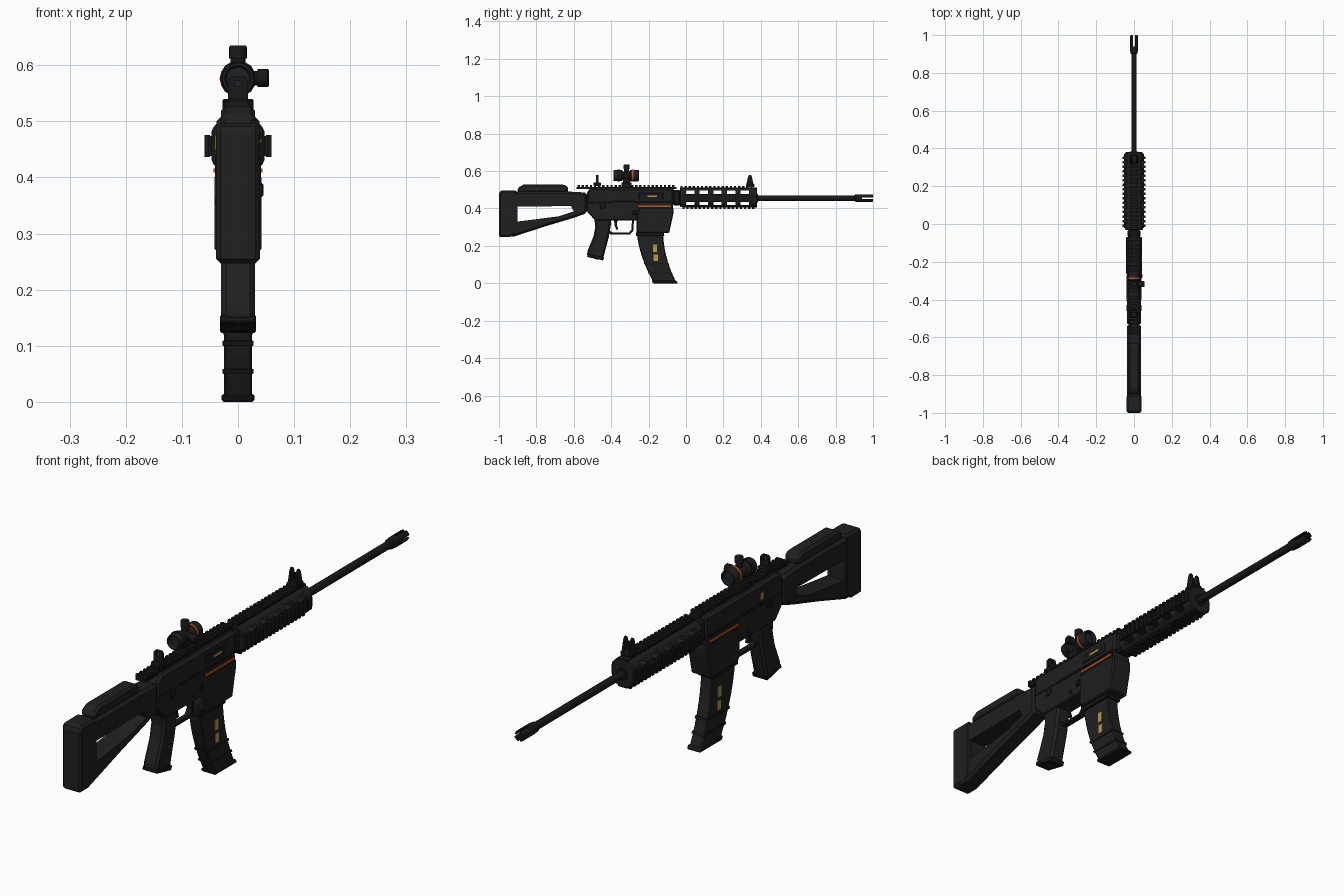
import bpy, bmesh, math
from mathutils import Matrix, Vector

cube = bpy.data.objects.get("Cube")
if cube:
    bpy.data.objects.remove(cube, do_unlink=True)


def material(name, r, g, b):
    m = bpy.data.materials.new(name)
    m.use_nodes = True
    m.diffuse_color = (r, g, b, 1)
    m.node_tree.nodes["Principled BSDF"].inputs["Base Color"].default_value = (r, g, b, 1)
    return m


BODY = material("charcoal polymer", .014, .014, .015)
METAL = material("black metal", .009, .009, .010)
ORANGE = material("orange accent", .62, .085, .012)
GOLD = material("gold accent", .48, .32, .06)
GLASS = material("dark glass", .012, .016, .024)


def finish(name, bm, mat, bevel=0.0, smooth=False):
    bmesh.ops.recalc_face_normals(bm, faces=bm.faces)
    me = bpy.data.meshes.new(name)
    bm.to_mesh(me)
    bm.free()
    me.materials.append(mat)
    ob = bpy.data.objects.new(name, me)
    bpy.context.collection.objects.link(ob)
    bpy.ops.object.select_all(action='DESELECT')
    ob.select_set(True)
    bpy.context.view_layer.objects.active = ob
    if bevel:
        mod = ob.modifiers.new("edge bevel", 'BEVEL')
        mod.width, mod.segments, mod.limit_method = bevel, 1, 'ANGLE'
        bpy.ops.object.modifier_apply(modifier=mod.name)
    if smooth:
        bpy.ops.object.shade_smooth_by_angle(angle=math.radians(35))
    return ob


def add_box(bm, x, y, z):
    """Each argument is a (low, high) span."""
    c = Vector([(s[0] + s[1]) / 2 for s in (x, y, z)])
    d = [s[1] - s[0] for s in (x, y, z)]
    bmesh.ops.create_cube(bm, size=1, matrix=Matrix.Translation(c) @ Matrix.Diagonal((*d, 1)))


def boxes(name, spans, mat, bevel=0.0, mirror=False):
    bm = bmesh.new()
    for x, y, z in spans:
        add_box(bm, x, y, z)
        if mirror:
            add_box(bm, (-x[1], -x[0]), y, z)
    return finish(name, bm, mat, bevel)


def extrude(name, pts, lo, hi, mat, bevel=0.0, axis='X'):
    """Extrude a (y, z) outline along x, or an (x, z) outline along y."""
    bm = bmesh.new()
    vs = [bm.verts.new((lo, *p) if axis == 'X' else (p[0], lo, p[1])) for p in pts]
    face = bm.faces.new(vs)
    res = bmesh.ops.extrude_face_region(bm, geom=[face])
    move = Vector((hi - lo, 0, 0)) if axis == 'X' else Vector((0, hi - lo, 0))
    bmesh.ops.translate(bm, verts=[v for v in res["geom"] if isinstance(v, bmesh.types.BMVert)], vec=move)
    return finish(name, bm, mat, bevel)


def lathe(name, profile, centre, mat, direction='Y', sides=20):
    """Revolve (distance, radius) pairs about an axis through centre."""
    bm = bmesh.new()
    rings = []
    for d, r in profile:
        ring = []
        for i in range(sides):
            a = math.tau * i / sides
            u, v = r * math.cos(a), r * math.sin(a)
            p = {'X': (d, u, v), 'Y': (u, d, v), 'Z': (u, v, d)}[direction]
            ring.append(bm.verts.new(Vector(p) + Vector(centre)))
        rings.append(ring)
    for a, b in zip(rings, rings[1:]):
        for i in range(sides):
            j = (i + 1) % sides
            bm.faces.new((a[i], a[j], b[j], b[i]))
    bm.faces.new(rings[0])
    bm.faces.new(rings[-1])
    return finish(name, bm, mat, smooth=True)


def cut(target, cutter):
    mod = target.modifiers.new("cut", 'BOOLEAN')
    mod.operation, mod.object, mod.solver = 'DIFFERENCE', cutter, 'EXACT'
    bpy.ops.object.select_all(action='DESELECT')
    bpy.context.view_layer.objects.active = target
    target.select_set(True)
    bpy.ops.object.modifier_apply(modifier=mod.name)
    bpy.data.objects.remove(cutter, do_unlink=True)


def teeth(start, end, pitch, x, z):
    n = int((end - start) / pitch)
    return [(x, (start + i * pitch, start + (i + .55) * pitch), z) for i in range(n)]


# Stock with a see-through opening
stock = extrude("stock", [(-.98, .495), (-.90, .49), (-.62, .49), (-.53, .485), (-.53, .375),
                          (-.60, .35), (-.75, .305), (-.92, .25), (-.98, .25)], -.037, .037, BODY, .011)
cut(stock, extrude("stock_opening", [(-.90, .41), (-.90, .33), (-.68, .358), (-.60, .385), (-.615, .413)],
                   -.1, .1, BODY))
extrude("butt_pad", [(-1, .485), (-.99, .497), (-.905, .497), (-.905, .265), (-.945, .247), (-1, .247)],
        -.039, .039, BODY, .009)
extrude("cheek_rest", [(-.90, .485), (-.90, .51), (-.87, .527), (-.65, .527), (-.63, .515), (-.63, .485)],
        -.03, .03, BODY, .008)
boxes("stock_hinge", [((-.03, .03), (-.55, -.51), (.39, .475))], METAL, .005)

# Receiver and magazine well
extrude("upper_receiver", [(-.53, .425), (-.53, .49), (-.51, .51), (-.065, .51), (-.065, .425)],
        -.038, .038, BODY, .010)
extrude("lower_receiver", [(-.53, .435), (-.53, .385), (-.485, .335), (-.26, .335), (-.23, .36),
                           (-.07, .36), (-.07, .435)], -.037, .037, BODY, .005)
extrude("magazine_well", [(-.265, .36), (-.265, .285), (-.25, .268), (-.09, .268), (-.068, .37),
                          (-.068, .405), (-.25, .405)], -.042, .042, BODY, .005)
boxes("receiver_collar", [((-.034, .034), (-.07, -.03), (.415, .50))], METAL, .008)
boxes("receiver_side_ribs", [((.03, .041), (-.40, -.27), (.428, .44)),
                             ((.03, .041), (-.25, -.08), (.428, .436)),
                             ((.03, .041), (-.46, -.43), (.40, .425))], METAL, .002, True)
boxes("ejection_port", [((.034, .040), (-.25, -.12), (.447, .483))], METAL, .002)
boxes("bolt_release", [((.034, .045), (-.285, -.265), (.365, .39))], METAL, .003)
lathe("receiver_pin", [(-.041, .008), (.041, .008)], (0, -.32, .36), METAL, 'X', 12)
boxes("orange_stripe", [((.041, .0435), (-.255, -.08), (.409, .416))], ORANGE, 0, True)
boxes("orange_stripe_backing", [((.03, .0412), (-.258, -.077), (.402, .422))], BODY, 0, True)
boxes("port_mark", [((.038, .042), (-.205, -.155), (.461, .469))], GOLD)
boxes("selector_mark", [((-.041, -.036), (-.41, -.392), (.45, .475))], GOLD)

# Top rail
boxes("receiver_rail", [((-.02, .02), (-.585, -.05), (.505, .516))]
      + teeth(-.58, -.05, .022, (-.024, .024), (.514, .525)), METAL)

# Handguard with ventilation slots and four toothed rails
guard = extrude("handguard", [(-.028, .408), (.028, .408), (.047, .427), (.047, .486), (.028, .507),
                              (-.028, .507), (-.047, .486), (-.047, .427)], -.033, .38, BODY, .004, 'Y')
slots = [((-.1, .1), (y, y + .045), z) for y in [.0 + .073 * i for i in range(5)]
         for z in ((.419, .435), (.478, .495))]
cut(guard, boxes("guard_slots", slots, BODY))
boxes("handguard_side_rails", [((.04, .053), (-.02, .37), (.438, .474))]
      + teeth(-.015, .375, .024, (.05, .060), (.436, .476)), METAL, 0, True)
boxes("handguard_top_rail", [((-.02, .02), (-.033, .38), (.50, .512))]
      + teeth(-.03, .385, .022, (-.024, .024), (.510, .520)), METAL)
boxes("handguard_lower_rail", [((-.02, .02), (-.02, .38), (.404, .412))]
      + teeth(-.02, .385, .022, (-.024, .024), (.398, .406)), METAL)

# Barrel and forked muzzle
lathe("barrel", [(.36, .022), (.385, .022), (.385, .0145), (.93, .0145)], (0, 0, .455), METAL)
muzzle = lathe("muzzle", [(.90, .014), (.905, .019), (.925, .021), (.995, .021), (1, .019)], (0, 0, .455), METAL)
cut(muzzle, lathe("muzzle_bore", [(.94, .011), (1.02, .011)], (0, 0, .455), METAL))
cut(muzzle, boxes("muzzle_slot", [((-.005, .005), (.94, 1.02), (.40, .50))], METAL))
cut(muzzle, boxes("muzzle_cross_slot", [((-.05, .05), (.94, 1.02), (.45, .46))], METAL))

# Front sight: base, two tapered ears and a post
boxes("front_sight_base", [((-.022, .022), (.32, .365), (.515, .53))], METAL, .003)
for side, x in (("left", .010), ("right", -.018)):
    extrude("front_sight_ear_" + side, [(.322, .525), (.332, .57), (.338, .58), (.346, .58), (.352, .57),
                                        (.362, .525)], x, x + .008, METAL, .001)
lathe("front_sight_post", [(.525, .004), (.565, .003)], (0, .342, 0), METAL, 'Z', 8)

# Rear sight: base and plate with an aperture
boxes("rear_sight_base", [((-.022, .022), (-.495, -.455), (.52, .54))], METAL, .004)
plate = extrude("rear_sight_plate", [(-.018, .53), (.018, .53), (.018, .572), (.012, .58), (-.012, .58),
                                     (-.018, .572)], -.481, -.469, METAL, 0, 'Y')
cut(plate, boxes("aperture", [((-.005, .005), (-.5, -.45), (.562, .572))], METAL))

# Scope with recessed lenses, turrets and mount
scope_at = (0, 0, .576)
lathe("scope_body", [(-.372, .020), (-.387, .024), (-.387, .028), (-.378, .030), (-.345, .030), (-.338, .023),
                     (-.303, .023), (-.297, .031), (-.258, .031), (-.250, .029), (-.250, .025),
                     (-.265, .022)], scope_at, BODY, sides=16)
lathe("scope_lenses", [(-.3735, .0205), (-.2635, .0215)], scope_at, GLASS, sides=16)
lathe("scope_orange_ring", [(-.290, .0325), (-.282, .0325)], scope_at, ORANGE, sides=16)
lathe("scope_rear_ring", [(-.365, .033), (-.352, .033)], scope_at, METAL, sides=8)
lathe("scope_top_turret", [(.585, .013), (.612, .013), (.612, .016), (.632, .016), (.635, .014)],
      (0, -.318, 0), METAL, 'Z', 16)
lathe("scope_side_turret", [(.01, .013), (.035, .013), (.035, .016), (.053, .016), (.055, .014)],
      (0, -.318, .577), METAL, 'X', 16)
boxes("scope_mount", [((-.016, .016), (-.336, -.300), (.52, .565)),
                      ((-.028, .028), (-.345, -.291), (.512, .54))], METAL, .003)

# Grip, trigger and guard
extrude("grip", [(-.49, .345), (-.40, .345), (-.402, .31), (-.412, .25), (-.445, .125), (-.475, .127),
                 (-.527, .143), (-.53, .165), (-.495, .25), (-.485, .30)], -.030, .030, BODY, .009)
extrude("grip_cap", [(-.443, .122), (-.437, .14), (-.525, .156), (-.53, .141)], -.032, .032, METAL, .003)
extrude("trigger", [(-.385, .34), (-.365, .34), (-.370, .315), (-.362, .288), (-.372, .285), (-.382, .31)],
        -.007, .007, METAL, .001)
extrude("trigger_guard", [(-.415, .272), (-.40, .260), (-.30, .260), (-.282, .280), (-.278, .34), (-.289, .34),
                          (-.292, .285), (-.305, .271), (-.39, .271), (-.415, .285)], -.012, .012, METAL, .002)


# Curved magazine, leaning forward towards the bottom
def lean(z):
    t = (.29 - z) / .29
    return -.265 + .02 * t + .075 * t * t


def mag_band(name, low, high, steps, half, grow, mat, bevel):
    zs = [low + (high - low) * i / steps for i in range(steps + 1)]
    rear = [(lean(z) - grow, z) for z in zs]
    front = [(lean(z) + .142 - .022 * (.29 - z) / .29 + grow, z) for z in reversed(zs)]
    return extrude(name, rear + front, -half, half, mat, bevel)


mag_band("magazine", .008, .30, 8, .025, 0, BODY, .004)
for i, z in enumerate((.05, .10)):
    mag_band("magazine_rib_%d" % (i + 1), z, z + .009, 1, .0275, .002, METAL, .001)
mag_band("magazine_collar", .252, .272, 1, .032, .006, METAL, .003)
mag_band("magazine_base", 0, .014, 1, .029, .006, METAL, .003)
boxes("magazine_windows", [((.022, .0265), (-.176, -.154), (.168, .208)),
                           ((.022, .0265), (-.173, -.151), (.120, .155))], GOLD, 0, True)
